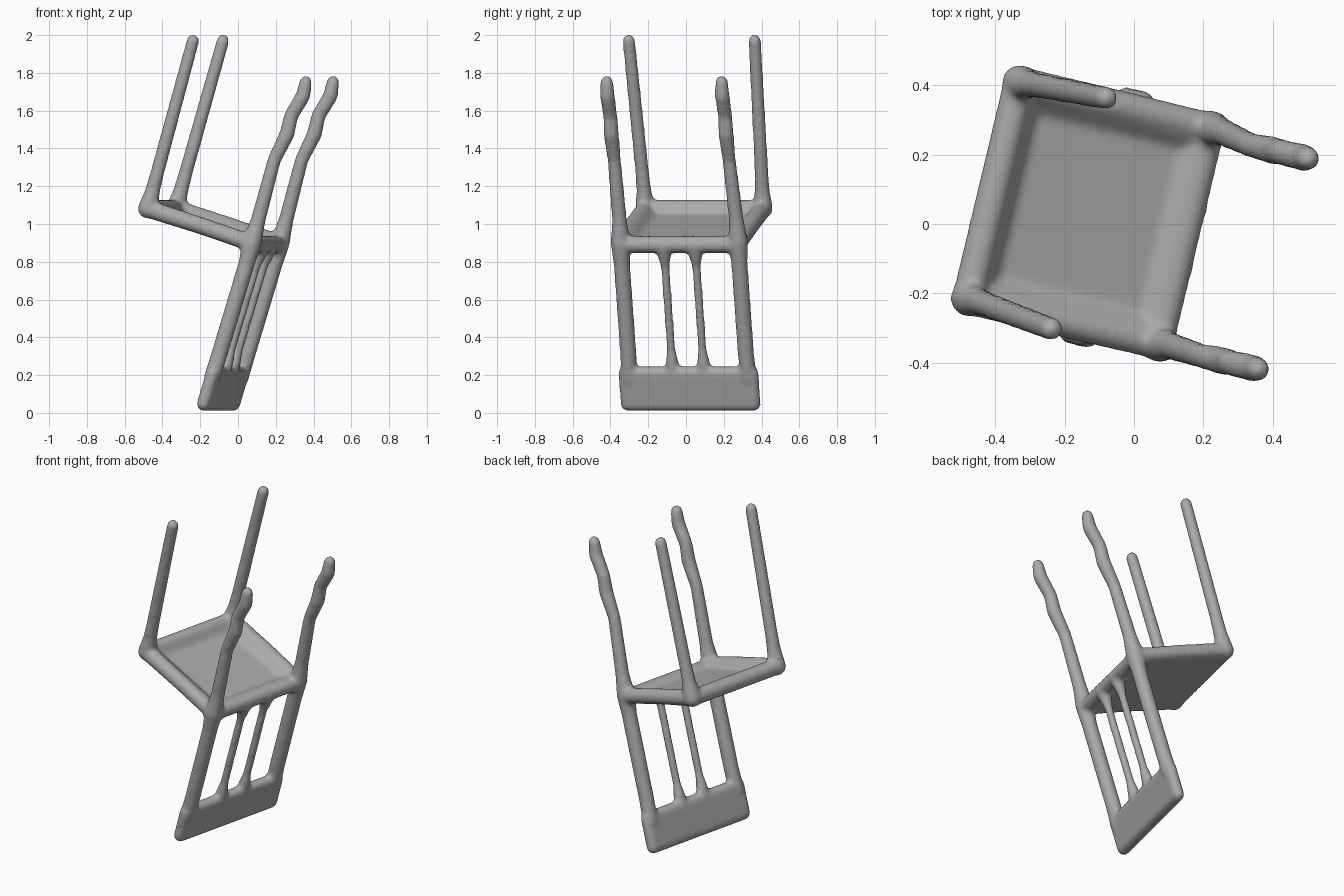
import bpy, bmesh
from mathutils import Vector, Matrix

if "Cube" in bpy.data.objects:
    bpy.data.objects.remove(bpy.data.objects["Cube"])

# Tilted frame of the upturned chair: U across, V towards the backrest, W along the legs
U = Vector((0.232, 0.973, 0)).normalized()
V = Vector((0.93, -0.222, -0.295)).normalized()
W = V.cross(U) * -1
W = W if W.z > 0 else -W
O = Vector((-0.125, 0.03, 0.9925))

grey = bpy.data.materials.new("grey")
grey.diffuse_color = (0.4, 0.4, 0.4, 1)
grey.use_nodes = True
grey.node_tree.nodes["Principled BSDF"].inputs["Base Color"].default_value = grey.diffuse_color
bm = bmesh.new()


def hull(*balls):
    """Convex skin around balls given as (u, v, w, radius)."""
    part = bmesh.new()
    for u, v, w, r in balls:
        bmesh.ops.create_icosphere(part, subdivisions=3, radius=r,
                                   matrix=Matrix.Translation(O + U * u + V * v + W * w))
    out = bmesh.ops.convex_hull(part, input=part.verts)
    junk = {e for e in out["geom_interior"] + out["geom_unused"]
            if isinstance(e, bmesh.types.BMVert)}
    bmesh.ops.delete(part, geom=list(junk), context='VERTS')
    tmp = bpy.data.meshes.new("tmp")
    part.to_mesh(tmp)
    part.free()
    bm.from_mesh(tmp)
    bpy.data.meshes.remove(tmp)


def tube(points):
    for a, b in zip(points, points[1:]):
        hull(a, b)


for s in (-1, 1):
    # front legs
    tip = -0.35 if s < 0 else 0.335
    tube([(s * .32, -.30, 0, .053), (s * .322, -.302, .10, .040),
          (s * .325, -.305, .2, .037), (tip, -.32, .925, .034)])
    # slightly wavy back legs
    end = -0.325 if s < 0 else 0.30
    tube([(s * .32, .295, -.01, .053), (s * .318, .292, .12, .040),
          (end, .283, .45, .036), (end, .309, .60, .041),
          (end, .302, .70, .038), (end, .333, .82, .040), (end, .325, .895, .034)])
    # backrest posts
    tube([(s * .32, .295, 0, .053), (s * .32, .30, -.12, .044),
          (s * .32, .30, -.62, .044), (s * .325, .30, -.75, .044)])
    # spindles, flared into the rails
    tube([(s * .085, .30, -.02, .045), (s * .085, .30, -.075, .036),
          (s * .085, .30, -.13, .024), (s * .085, .30, -.60, .024),
          (s * .085, .30, -.665, .034), (s * .085, .30, -.72, .036)])
    # side rails of the seat
    tube([(s * .32, -.30, 0, .048), (s * .322, 0, 0, .046), (s * .32, .295, -.008, .046)])

# front and rear seat rails
tube([(-.32, -.30, 0, .048), (.32, -.30, 0, .048)])
tube([(-.32, .295, -.015, .045), (.32, .295, -.015, .045)])
# seat panel, and a thinner step softening the inner edge
hull(*[(a * .32, b * .30, -.028, .018) for a in (-1, 1) for b in (-1, 1)])
for s in (-1, 1):
    hull((s * .29, -.28, 0, .025), (s * .29, .28, 0, .025),
         (s * .25, -.28, -.028, .018), (s * .25, .28, -.028, .018))
    hull((-.29, s * .27, 0, .025), (.29, s * .27, 0, .025),
         (-.29, s * .23, -.028, .018), (.29, s * .23, -.028, .018))
# headrest panel
hull(*[(a * .345, .30, w, .036) for a in (-1, 1) for w in (-.898, -.725)])

mesh = bpy.data.meshes.new("chair")
bm.to_mesh(mesh)
bm.free()
mesh.materials.append(grey)
chair = bpy.data.objects.new("chair", mesh)
bpy.context.collection.objects.link(chair)

# fuse all parts into one soft skin
fuse = chair.modifiers.new("fuse", 'REMESH')
fuse.mode = 'VOXEL'
fuse.voxel_size = 0.011
fuse.use_smooth_shade = True
soft = chair.modifiers.new("soften", 'SMOOTH')
soft.factor = 0.5
soft.iterations = 12
